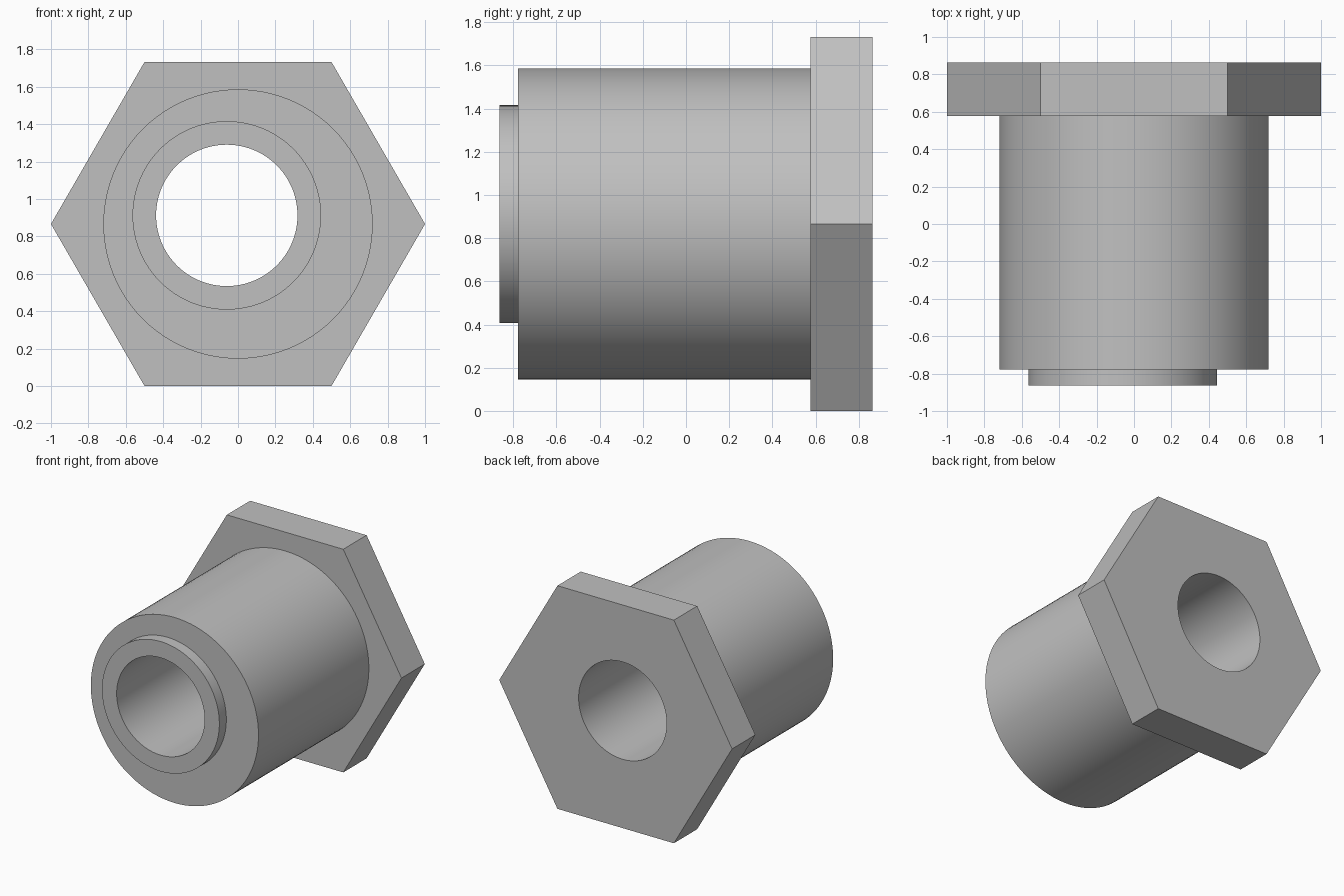
import bpy, bmesh
from math import cos, sin, pi, radians

cube = bpy.data.objects.get("Cube")
if cube:
    bpy.data.objects.remove(cube, do_unlink=True)

SEGMENTS = 96
APOTHEM = cos(pi / 6)              # half the height of the hexagon
MAIN = (0.0, APOTHEM)              # axis of flange and barrel (x, z)
OFFSET = (-0.06, APOTHEM + 0.046)  # eccentric axis of collar and bore

# Depths along y
FRONT, BARREL_FRONT, FLANGE_FRONT, BACK = -0.863, -0.777, 0.577, 0.863


def circle(radius):
    return lambda a: radius


def hexagon(a):
    return APOTHEM / cos(a % (pi / 3) - pi / 6)


def ring(bm, centre, y, radius_at):
    """Closed loop of vertices around an axis parallel to y."""
    angles = [2 * pi * i / SEGMENTS for i in range(SEGMENTS)]
    return [bm.verts.new((centre[0] + radius_at(a) * cos(a), y,
                          centre[1] + radius_at(a) * sin(a))) for a in angles]


def skin(bm, a, b):
    """Join two loops with quads."""
    for i in range(SEGMENTS):
        j = (i + 1) % SEGMENTS
        bm.faces.new((a[i], a[j], b[j], b[i]))


# Closed section: flange, barrel, collar, then back through the bore
section = [
    (OFFSET, BACK, circle(0.378)),
    (MAIN, BACK, hexagon),
    (MAIN, FLANGE_FRONT, hexagon),
    (MAIN, FLANGE_FRONT, circle(0.72)),
    (MAIN, BARREL_FRONT, circle(0.72)),
    (OFFSET, BARREL_FRONT, circle(0.504)),
    (OFFSET, FRONT, circle(0.504)),
    (OFFSET, FRONT, circle(0.378)),
]
bm = bmesh.new()
rings = [ring(bm, *s) for s in section]
for k, loop in enumerate(rings):
    skin(bm, loop, rings[(k + 1) % len(rings)])
bmesh.ops.recalc_face_normals(bm, faces=bm.faces)

mesh = bpy.data.meshes.new("hex_flange_bushing")
bm.to_mesh(mesh)
bm.free()
bushing = bpy.data.objects.new("hex_flange_bushing", mesh)
bpy.context.collection.objects.link(bushing)

# Plain grey metal
grey = bpy.data.materials.new("plain_grey")
grey.use_nodes = True
colour = (0.53, 0.53, 0.53, 1.0)
grey.diffuse_color = colour
grey.node_tree.nodes["Principled BSDF"].inputs["Base Color"].default_value = colour
mesh.materials.append(grey)

# Smooth round walls, sharp rims
bpy.ops.object.select_all(action="DESELECT")
bushing.select_set(True)
bpy.context.view_layer.objects.active = bushing
bpy.ops.object.shade_smooth_by_angle(angle=radians(30))
